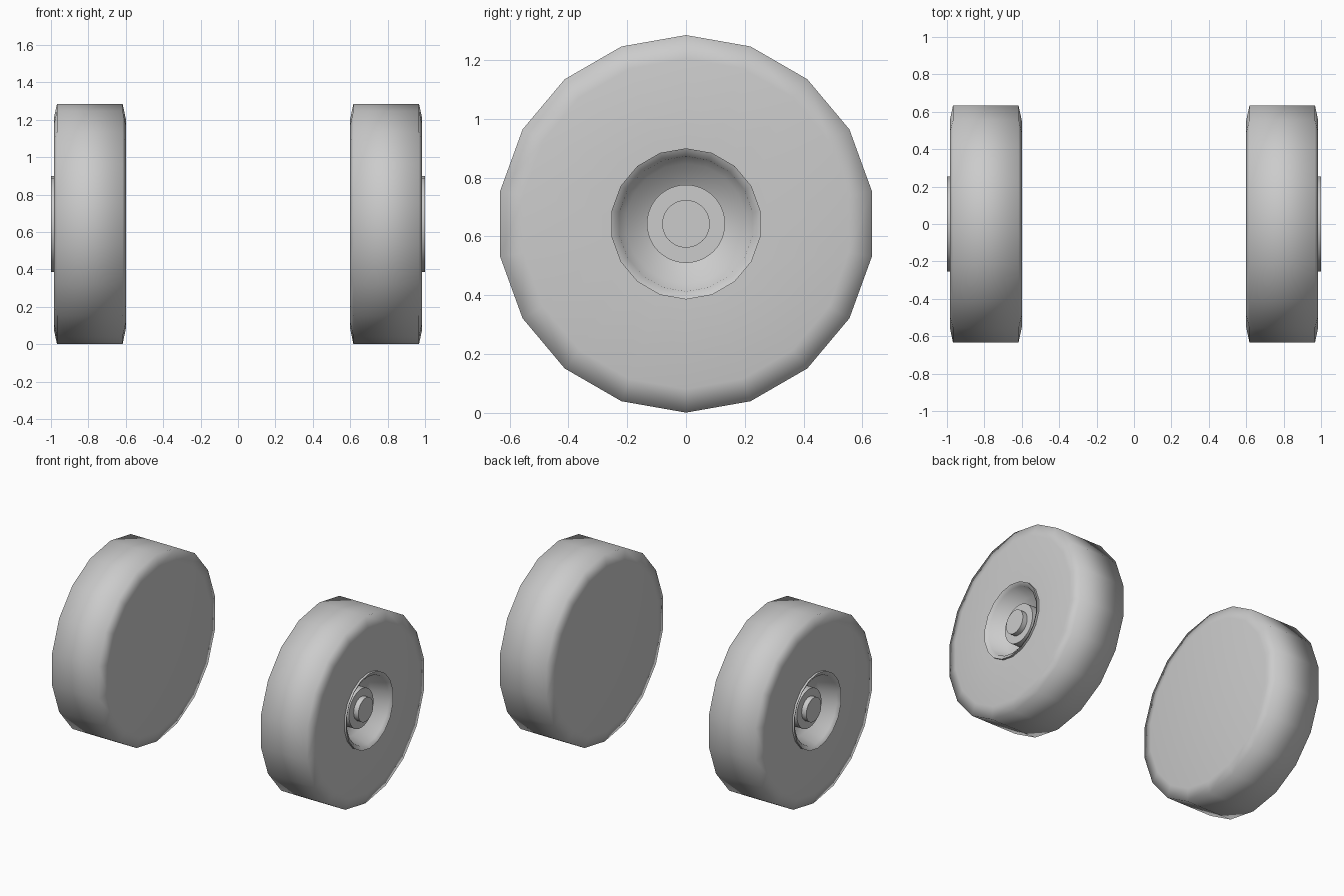
import bpy, bmesh
from math import sin, cos, tau, radians

if "Cube" in bpy.data.objects:
    bpy.data.objects.remove(bpy.data.objects["Cube"])

AXLE_Z = 0.643


def lathe(name, profile, sides, angle):
    """Revolve (x, radius) points round the axle; end points are capped."""
    bm = bmesh.new()
    rings = [[bm.verts.new((x, r * sin(tau * i / sides), AXLE_Z + r * cos(tau * i / sides)))
              for i in range(sides)] for x, r in profile]
    for a, b in zip(rings, rings[1:]):
        for i in range(sides):
            j = (i + 1) % sides
            bm.faces.new((a[i], a[j], b[j], b[i]))
    bm.faces.new(rings[0])
    bm.faces.new(rings[-1])
    bmesh.ops.recalc_face_normals(bm, faces=bm.faces)
    mesh = bpy.data.meshes.new(name)
    bm.to_mesh(mesh)
    bm.free()
    obj = bpy.data.objects.new(name, mesh)
    bpy.context.collection.objects.link(obj)
    # Smooth shading with sharp corners, then the opposite wheel
    bpy.ops.object.select_all(action='DESELECT')
    obj.select_set(True)
    bpy.context.view_layer.objects.active = obj
    bpy.ops.object.shade_smooth_by_angle(angle=radians(angle))
    obj.modifiers.new("opposite_wheel", 'MIRROR').use_axis[0] = True
    return obj


# Tyre with closed inner face, raised rim lip and dished recess
lathe("tyre_and_rim", [(0.60, 0.562), (0.617, 0.642), (0.968, 0.642), (0.985, 0.562),
                       (0.985, 0.257), (1.0, 0.257), (0.985, 0.23), (0.87, 0.205)], 18, 80)

# Hub and axle cap inside the recess
lathe("hub", [(0.86, 0.133), (0.935, 0.133)], 48, 40)
lathe("axle_cap", [(0.92, 0.081), (0.97, 0.081)], 48, 40)
